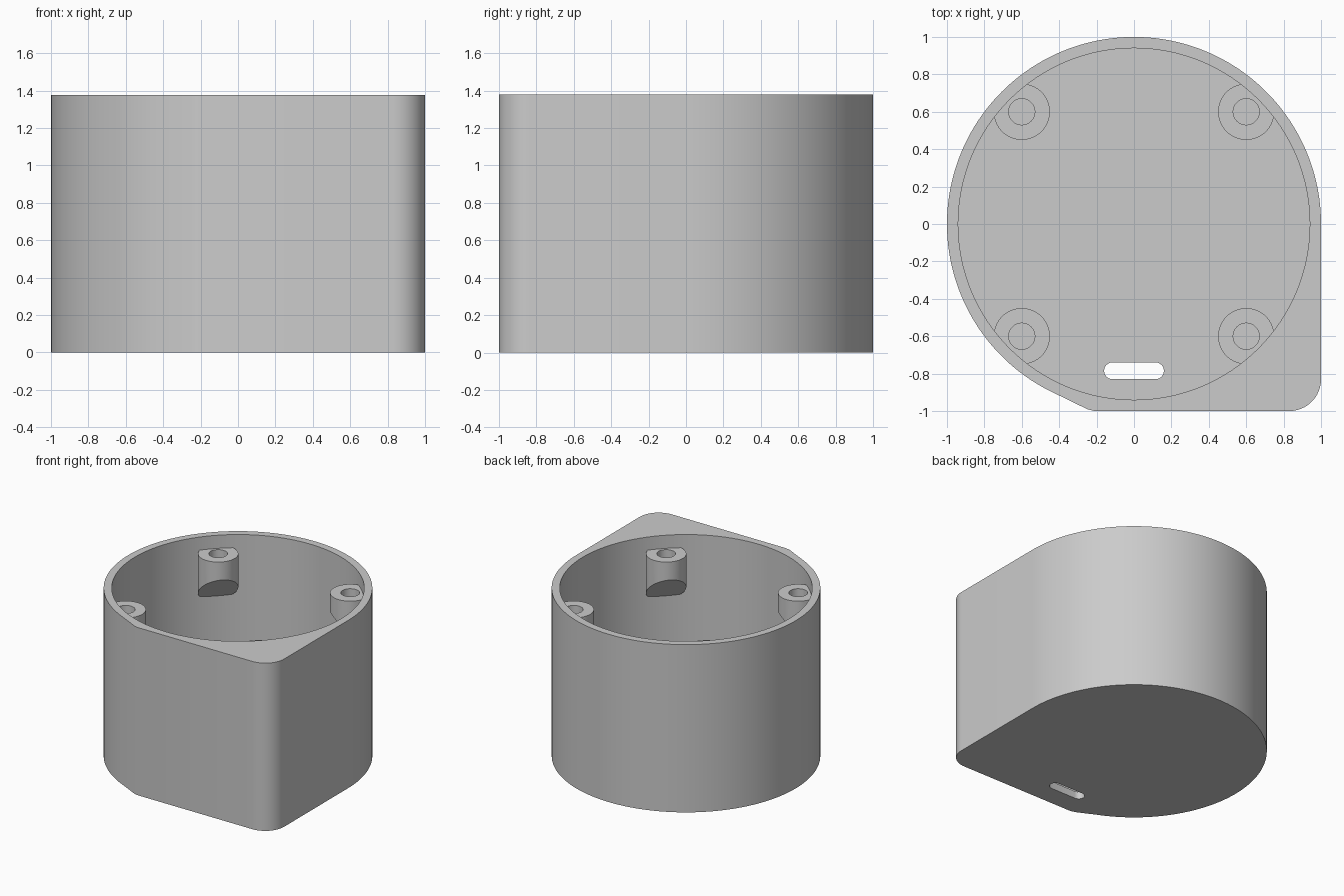
import bpy, bmesh
from math import cos, sin, pi, radians
from mathutils import Vector

HEIGHT = 1.378
WALL_R = 0.94
FLOOR = 0.06
POST_TOP = 1.27
POST_POS = 0.6

default = bpy.data.objects.get("Cube")
if default:
    bpy.data.objects.remove(default, do_unlink=True)

grey = bpy.data.materials.new("light_grey")
grey.use_nodes = True
colour = (0.6, 0.6, 0.6, 1)
grey.diffuse_color = colour
grey.node_tree.nodes["Principled BSDF"].inputs["Base Color"].default_value = colour


def arc(cx, cy, r, start, end, steps):
    """Points along an arc, angles in degrees."""
    angles = [radians(start + (end - start) * i / steps) for i in range(steps + 1)]
    return [(cx + r * cos(a), cy + r * sin(a)) for a in angles]


def circle(cx, cy, r, steps=64):
    return arc(cx, cy, r, 0, 360, steps)[:-1]


def prism(name, outline, z0, z1, slope=None):
    """Extrude an outline; slope is an optional (point, normal) trimming plane."""
    bm = bmesh.new()
    base = bm.faces.new([bm.verts.new((x, y, z0)) for x, y in outline])
    top = bmesh.ops.extrude_face_region(bm, geom=[base])["geom"]
    verts = [v for v in top if isinstance(v, bmesh.types.BMVert)]
    bmesh.ops.translate(bm, verts=verts, vec=(0, 0, z1 - z0))
    if slope:
        geom = bm.verts[:] + bm.edges[:] + bm.faces[:]
        cut = bmesh.ops.bisect_plane(bm, geom=geom, plane_co=slope[0],
                                     plane_no=slope[1], clear_outer=True)
        edges = [e for e in cut["geom_cut"] if isinstance(e, bmesh.types.BMEdge)]
        bmesh.ops.edgeloop_fill(bm, edges=edges)
    bmesh.ops.recalc_face_normals(bm, faces=bm.faces)
    mesh = bpy.data.meshes.new(name)
    bm.to_mesh(mesh)
    bm.free()
    mesh.materials.append(grey)
    obj = bpy.data.objects.new(name, mesh)
    bpy.context.collection.objects.link(obj)
    return obj


def subtract(obj, cutter):
    """Cut one object out of another and remove the cutter."""
    cutter.hide_render = True
    mod = obj.modifiers.new("cut", "BOOLEAN")
    mod.operation = "DIFFERENCE"
    mod.solver = "EXACT"
    mod.object = cutter
    bpy.context.view_layer.objects.active = obj
    bpy.ops.object.modifier_apply(modifier=mod.name)
    bpy.data.objects.remove(cutter, do_unlink=True)


# Round body with one squared, rounded corner at the front
outline = arc(0, 0, 1, 0, 246, 124)
outline += [(-0.25, -0.99), (-0.21, -1)]
outline += arc(0.83, -0.83, 0.17, -90, 0, 16)
housing = prism("housing", outline, 0, HEIGHT)

# Cavity, keeping the screw posts with sloped undersides
cavity = prism("cavity", circle(0, 0, WALL_R, 128), FLOOR, HEIGHT + 0.2)
corners = [(sx * POST_POS, sy * POST_POS) for sx in (-1, 1) for sy in (-1, 1)]
for x, y in corners:
    outward = Vector((x, y, 0)).normalized()
    slope = (outward * 0.70 + Vector((0, 0, 1.12)), -outward - Vector((0, 0, 1)))
    subtract(cavity, prism("post", circle(x, y, 0.15), 0.5, POST_TOP, slope))
subtract(housing, cavity)

# Blind screw holes
for x, y in corners:
    subtract(housing, prism("screw_hole", circle(x, y, 0.07, 32), POST_TOP - 0.2, HEIGHT + 0.1))

# Cable slot through the floor
slot = arc(0.115, -0.785, 0.045, -90, 90, 12) + arc(-0.115, -0.785, 0.045, 90, 270, 12)
subtract(housing, prism("cable_slot", slot, -0.1, FLOOR + 0.1))

# Smooth the curved walls, keep the rims sharp
bpy.ops.object.select_all(action="DESELECT")
housing.select_set(True)
bpy.context.view_layer.objects.active = housing
bpy.ops.object.shade_smooth_by_angle(angle=radians(25))
